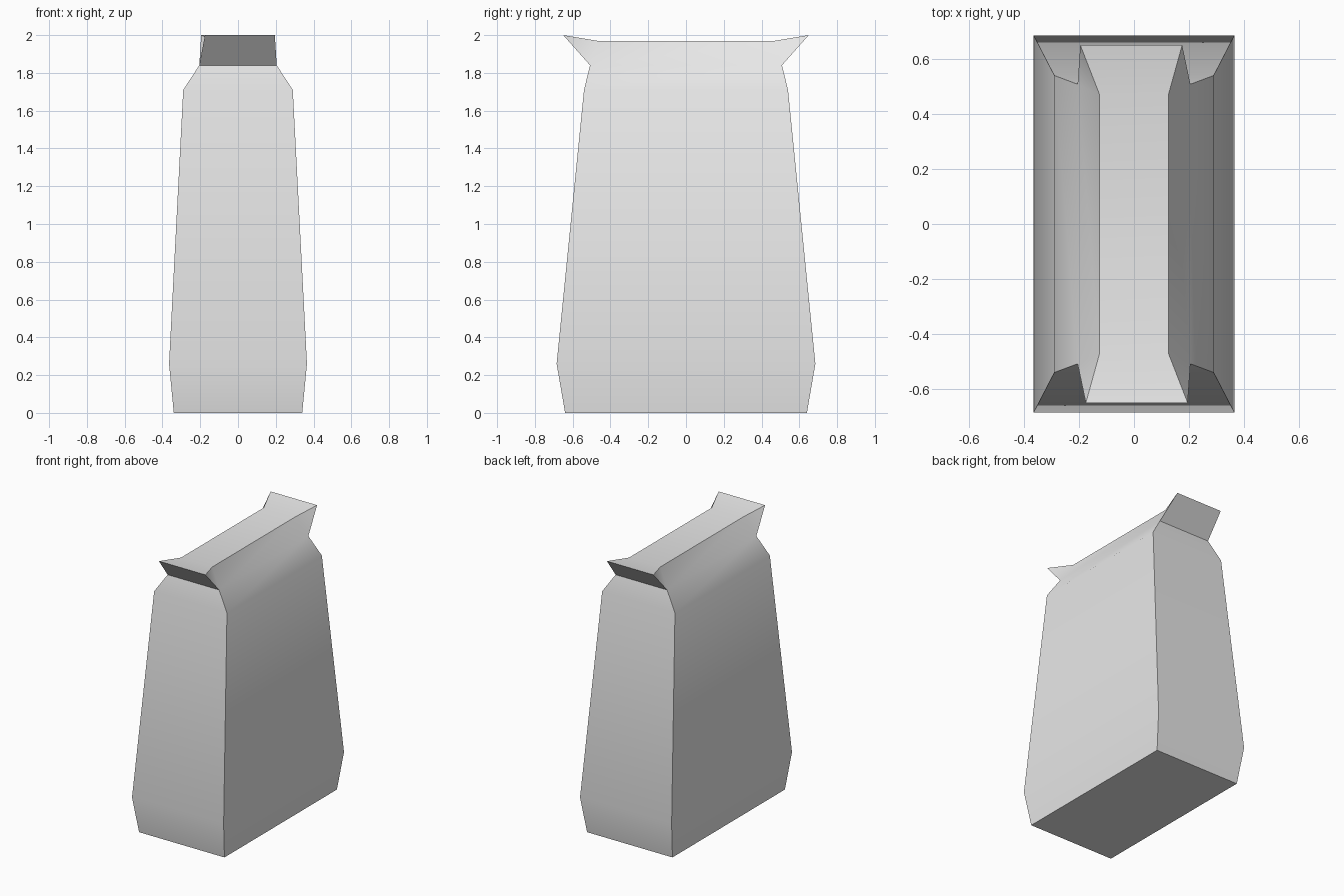
import bpy
import bmesh
import math

cube = bpy.data.objects.get("Cube")
if cube:
    bpy.data.objects.remove(cube, do_unlink=True)

# Single plain paper colour
paper = bpy.data.materials.new("light_grey_paper")
paper.use_nodes = True
grey = (0.8, 0.8, 0.8, 1.0)
paper.diffuse_color = grey
paper.node_tree.nodes["Principled BSDF"].inputs["Base Color"].default_value = grey

bm = bmesh.new()


def ring(half_x, half_y, z):
    """Four corners, counter-clockwise from the front right."""
    signs = [(-1, -1), (1, -1), (1, 1), (-1, 1)]
    return [bm.verts.new((sx * half_x, sy * half_y, z)) for sx, sy in signs]


# Bag body: base, belly, shoulder and neck
profile = [(0.34, 0.64, 0), (0.365, 0.685, 0.26), (0.29, 0.54, 1.71), (0.205, 0.508, 1.84)]
rings = [ring(*p) for p in profile]
bm.faces.new(reversed(rings[0]))
for low, high in zip(rings, rings[1:]):
    for i in range(4):
        j = (i + 1) % 4
        bm.faces.new((low[i], low[j], high[j], high[i]))

# Folded top strip between the two flared ends
neck = rings[-1]
fold = ring(0.125, 0.47, 1.97)
bm.faces.new(fold)
for a, b in ((1, 2), (3, 0)):
    bm.faces.new((neck[a], neck[b], fold[b], fold[a]))

# Flared ears, slightly skewed in opposite directions
for a, b, side in ((0, 1, -1), (2, 3, 1)):
    tips = [bm.verts.new((-side * -x, side * 0.65, 2)) for x in (0.175, -0.195)]
    tip_a, tip_b = tips
    bm.faces.new((neck[a], neck[b], tip_b, tip_a))
    bm.faces.new((fold[a], tip_a, tip_b, fold[b]))
    bm.faces.new((neck[a], tip_a, fold[a]))
    bm.faces.new((neck[b], fold[b], tip_b))

bmesh.ops.recalc_face_normals(bm, faces=bm.faces)
mesh = bpy.data.meshes.new("paper_bag")
bm.to_mesh(mesh)
bm.free()
mesh.materials.append(paper)

bag = bpy.data.objects.new("paper_bag", mesh)
bpy.context.collection.objects.link(bag)
bpy.ops.object.select_all(action="DESELECT")
bag.select_set(True)
bpy.context.view_layer.objects.active = bag
bpy.ops.object.shade_smooth_by_angle(angle=math.radians(40))
